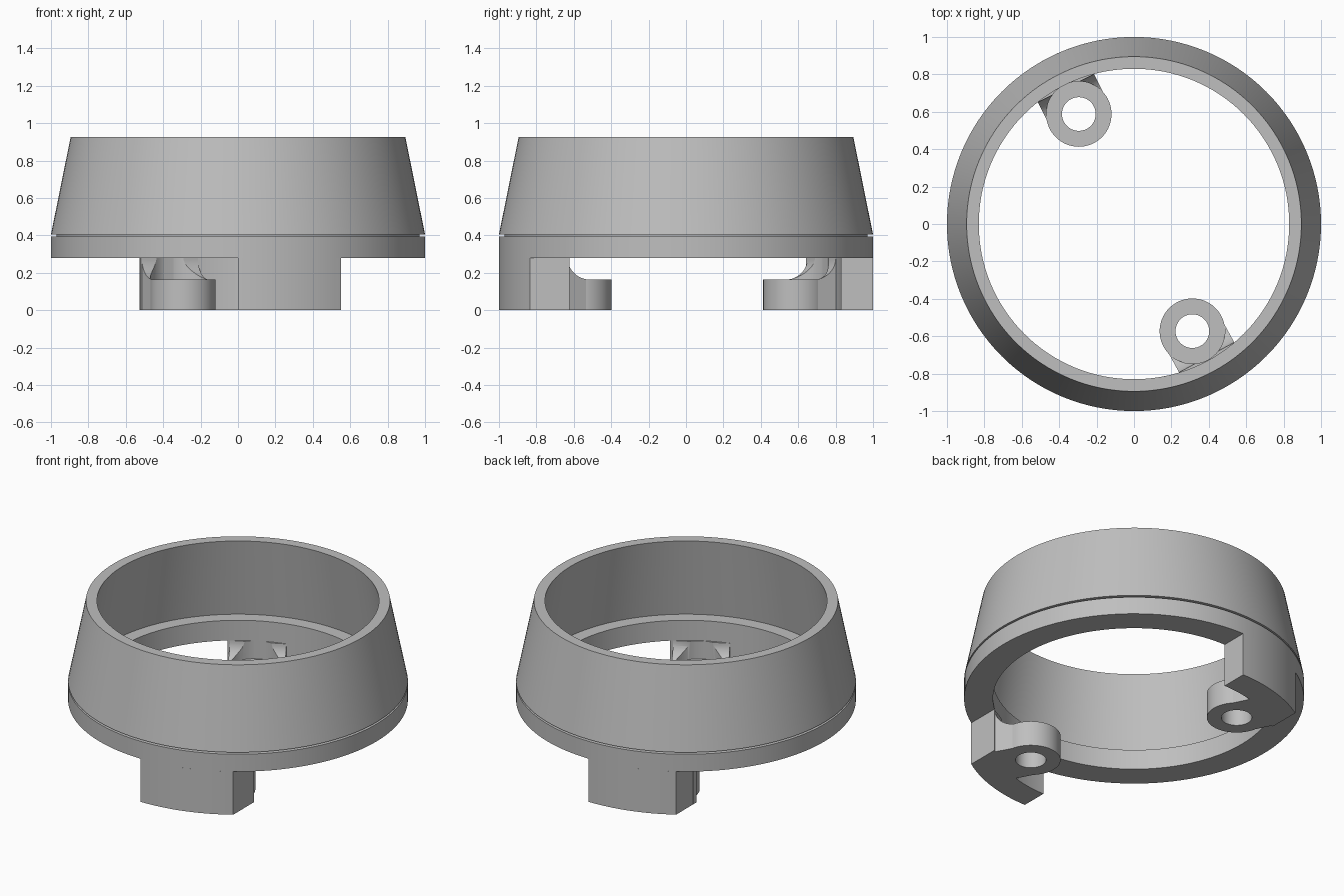
import bpy, bmesh, math
from mathutils import Matrix

cube = bpy.data.objects.get("Cube")
if cube:
    bpy.data.objects.remove(cube, do_unlink=True)

GREY = (0.52, 0.52, 0.52, 1)
mat = bpy.data.materials.new("plain grey")
mat.use_nodes = True
mat.diffuse_color = GREY
mat.node_tree.nodes["Principled BSDF"].inputs["Base Color"].default_value = GREY


def finish(name, bm, angle=30):
    bmesh.ops.recalc_face_normals(bm, faces=bm.faces)
    mesh = bpy.data.meshes.new(name)
    bm.to_mesh(mesh)
    bm.free()
    mesh.materials.append(mat)
    ob = bpy.data.objects.new(name, mesh)
    bpy.context.collection.objects.link(ob)
    bpy.ops.object.select_all(action='DESELECT')
    ob.select_set(True)
    bpy.context.view_layer.objects.active = ob
    bpy.ops.object.shade_smooth_by_angle(angle=math.radians(angle))
    return ob


def lathe(name, profile, centre=(0, 0), segments=128):
    """Closed (radius, z) profile turned round a vertical axis."""
    bm = bmesh.new()
    rings = []
    for i in range(segments):
        a = math.tau * i / segments
        rings.append([bm.verts.new((centre[0] + r * math.cos(a),
                                    centre[1] + r * math.sin(a), z))
                      for r, z in profile])
    n = len(profile)
    for i in range(segments):
        p, q = rings[i], rings[(i + 1) % segments]
        for j in range(n):
            k = (j + 1) % n
            bm.faces.new((p[j], q[j], q[k], p[k]))
    return finish(name, bm)


def prism(name, points, offset, matrix=Matrix()):
    """Flat outline pushed along an offset, then placed by a matrix."""
    bm = bmesh.new()
    face = bm.faces.new([bm.verts.new(p) for p in points])
    out = bmesh.ops.extrude_face_region(bm, geom=[face])
    moved = [v for v in out["geom"] if isinstance(v, bmesh.types.BMVert)]
    bmesh.ops.translate(bm, verts=moved, vec=offset)
    bm.transform(matrix)
    return finish(name, bm)


INNER, BASE, POST_TOP = 0.83, 0.28, 0.163
POST_R, HOLE_R = 0.175, 0.09

# Tapered collar with a groove outside and a ledge inside
lathe("collar", [(INNER, BASE), (1, BASE), (1, 0.393), (0.97, 0.395),
                 (0.97, 0.404), (1, 0.405), (0.895, 0.925), (INNER, 0.925),
                 (0.915, 0.41), (INNER, 0.41)])


def foot(label, side, x0, x1, centre):
    # Curved leg under the collar, with ends cut parallel to y
    xs = [x0 + (x1 - x0) * i / 16 for i in range(17)]
    arc = [(x, side * math.sqrt(1 - x * x), 0) for x in xs]
    arc += [(x, side * math.sqrt(INNER ** 2 - x * x), 0) for x in reversed(xs)]
    prism(label + "_leg", arc, (0, 0, BASE))

    # Screw post with a through hole
    lathe(label + "_post", [(HOLE_R, 0), (POST_R, 0),
                            (POST_R, POST_TOP), (HOLE_R, POST_TOP)], centre, 64)

    # Web joining post and leg, rising in a concave fillet
    cx, cy = centre
    d = math.hypot(cx, cy)
    half, start, wall, end = 0.168, d + 0.02, 0.812, 0.84
    outline = [(end, -half, 0), (end, -half, BASE)]
    for i in range(13):
        a = math.pi / 2 * i / 12
        outline.append((start + (wall - start) * math.cos(a), -half,
                        BASE - (BASE - POST_TOP) * math.sin(a)))
    outline.append((start, -half, 0))
    turn = Matrix.Rotation(math.atan2(cy, cx), 4, 'Z')
    web = prism(label + "_web", outline, (0, 2 * half, 0), turn)

    # Clear the web round the post
    bm = bmesh.new()
    bmesh.ops.create_cone(bm, cap_ends=True, segments=64, radius1=0.174,
                          radius2=0.174, depth=1,
                          matrix=Matrix.Translation((cx, cy, 0.2)))
    cutter = finish("clearance_cutter", bm)
    cutter.hide_render = True
    mod = web.modifiers.new("clearance", 'BOOLEAN')
    mod.operation = 'DIFFERENCE'
    mod.solver = 'EXACT'
    mod.object = cutter
    bpy.ops.object.select_all(action='DESELECT')
    web.select_set(True)
    bpy.context.view_layer.objects.active = web
    bpy.ops.object.modifier_apply(modifier=mod.name)
    bpy.data.objects.remove(cutter, do_unlink=True)
    bpy.ops.object.shade_smooth_by_angle(angle=math.radians(30))


foot("front", -1, 0.0, 0.55, (0.312, -0.573))
foot("back", 1, -0.525, 0.0, (-0.295, 0.588))
